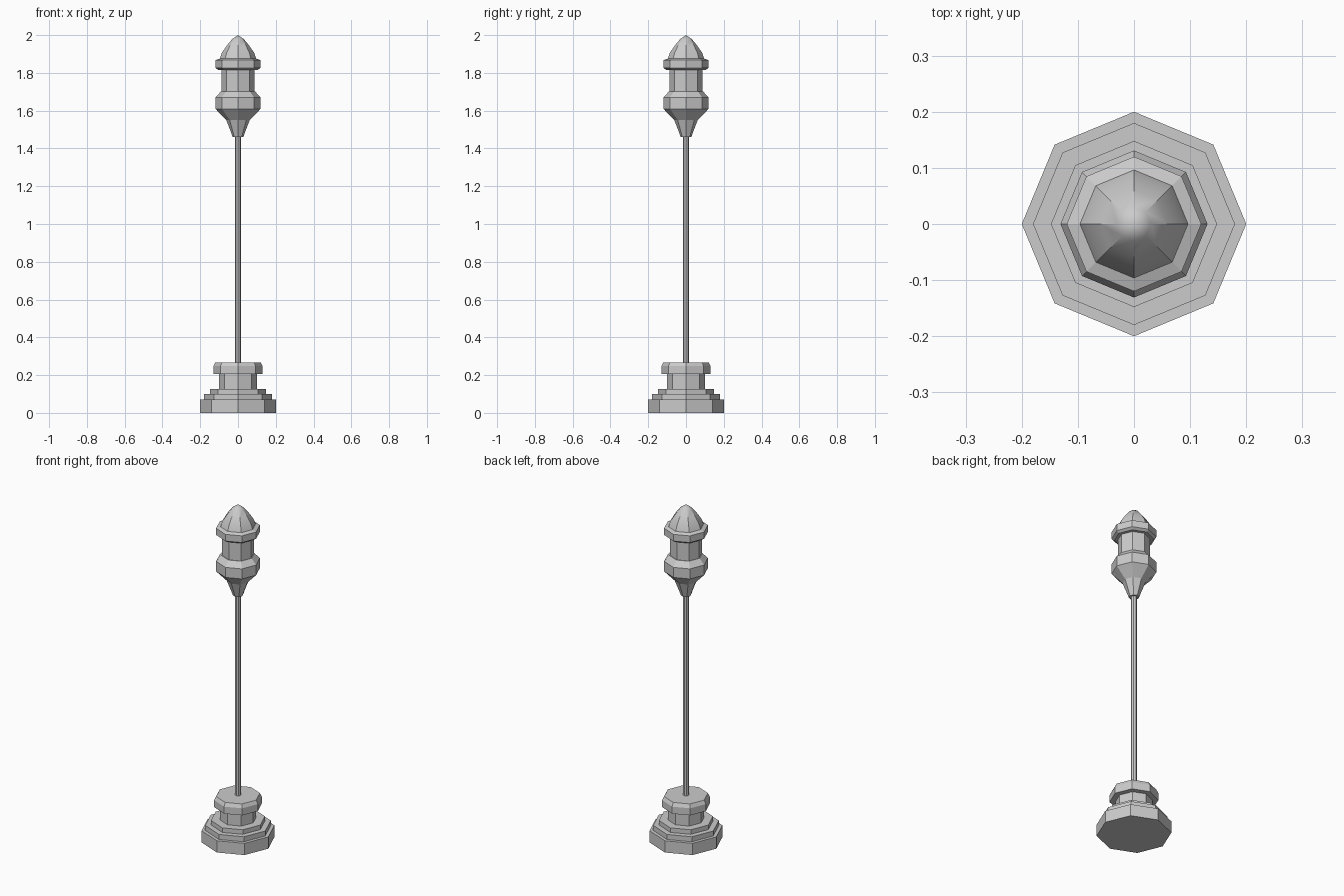
import bpy, bmesh
from math import cos, sin, tau, radians

if "Cube" in bpy.data.objects:
    bpy.data.objects.remove(bpy.data.objects["Cube"])

SIDES = 8


def turned(name, profile, smooth=False):
    """Octagonal turned part from (radius, height) points; ends are capped."""
    bm = bmesh.new()
    rings = []
    for r, z in profile:
        if r == 0:
            rings.append([bm.verts.new((0, 0, z))] * SIDES)
        else:
            rings.append([bm.verts.new((r * cos(tau * i / SIDES), r * sin(tau * i / SIDES), z))
                          for i in range(SIDES)])
    for low, high in zip(rings, rings[1:]):
        for i in range(SIDES):
            j = (i + 1) % SIDES
            bm.faces.new(list(dict.fromkeys((low[i], low[j], high[j], high[i]))))
    for ring in (rings[0], rings[-1]):
        if len(set(ring)) > 2:
            bm.faces.new(ring)
    bmesh.ops.recalc_face_normals(bm, faces=bm.faces[:])
    mesh = bpy.data.meshes.new(name)
    bm.to_mesh(mesh)
    bm.free()
    obj = bpy.data.objects.new(name, mesh)
    bpy.context.collection.objects.link(obj)
    if smooth:
        bpy.ops.object.select_all(action='DESELECT')
        obj.select_set(True)
        bpy.context.view_layer.objects.active = obj
        bpy.ops.object.shade_smooth_by_angle(angle=radians(30))
    return obj


# Stepped base with neck and chamfered cap
turned("base", [(0.20, 0), (0.20, 0.07), (0.18, 0.07), (0.18, 0.10),
                (0.148, 0.10), (0.148, 0.127), (0.10, 0.127), (0.10, 0.205),
                (0.131, 0.205), (0.131, 0.247), (0.12, 0.268)])

# Slim pole
turned("pole", [(0.016, 0.26), (0.016, 1.47)])

# Flared lantern holder
turned("lantern_holder", [(0.028, 1.46), (0.034, 1.477), (0.062, 1.55), (0.12, 1.61),
                          (0.12, 1.67), (0.09, 1.702)])

# Lantern body
turned("lantern_body", [(0.087, 1.70), (0.087, 1.82)])

# Roof rim and pointed dome
turned("roof_rim", [(0.105, 1.816), (0.12, 1.827), (0.12, 1.867), (0.097, 1.875)])
turned("roof_dome", [(0.097, 1.873), (0.085, 1.907), (0.06, 1.944), (0.03, 1.98), (0, 2.0)], smooth=True)
